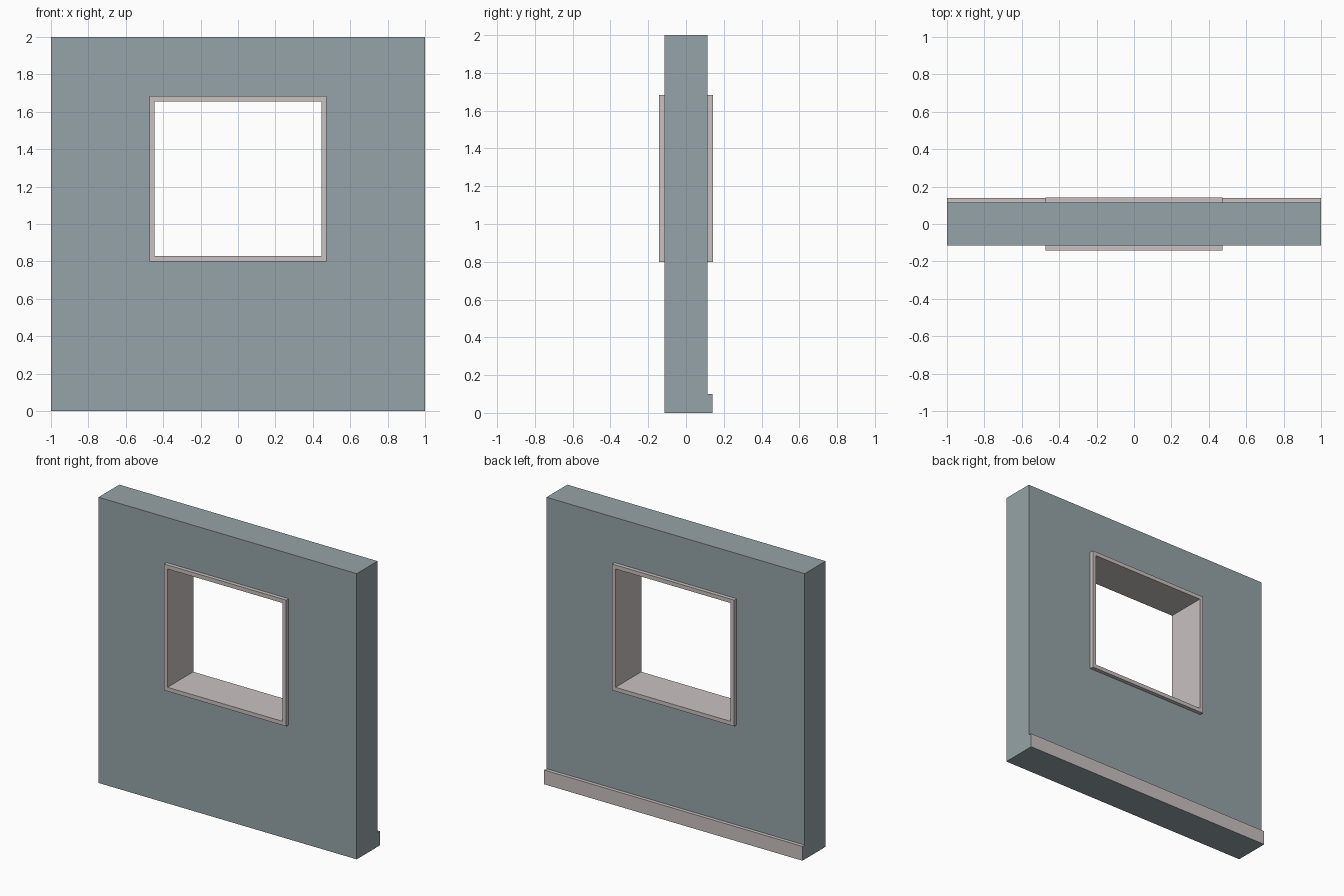
import bpy, bmesh

if "Cube" in bpy.data.objects:
    bpy.data.objects.remove(bpy.data.objects["Cube"])


def material(name, color):
    m = bpy.data.materials.new(name)
    m.diffuse_color = (*color, 1)
    m.use_nodes = True
    m.node_tree.nodes["Principled BSDF"].inputs["Base Color"].default_value = m.diffuse_color
    return m


def add_object(name, bm, *mats):
    bmesh.ops.recalc_face_normals(bm, faces=bm.faces)
    me = bpy.data.meshes.new(name)
    bm.to_mesh(me)
    bm.free()
    for m in mats:
        me.materials.append(m)
    ob = bpy.data.objects.new(name, me)
    bpy.context.collection.objects.link(ob)
    return ob


def box(bm, x0, x1, y0, y1, z0, z1):
    vs = bmesh.ops.create_cube(bm, size=1)["verts"]
    for v in vs:
        v.co = (x1 if v.co.x > 0 else x0,
                y1 if v.co.y > 0 else y0,
                z1 if v.co.z > 0 else z0)


def rectangle(hx, z0, z1):
    return [(-hx, z0), (hx, z0), (hx, z1), (-hx, z1)]


paint = material("wall_paint", (0.305, 0.371, 0.392))
trim = material("trim", (0.584, 0.533, 0.533))

WALL_Y, FRAME_Y, BASE_Y, BASE_Z = 0.115, 0.142, 0.14, 0.1
OUTER = (0.473, 0.80, 1.684)
INNER = (0.446, 0.828, 1.656)

# Wall with a stepped skirting board along the back
bm = bmesh.new()
profile = [(-WALL_Y, 0), (BASE_Y, 0), (BASE_Y, BASE_Z),
           (WALL_Y, BASE_Z), (WALL_Y, 2), (-WALL_Y, 2)]
end = bm.faces.new([bm.verts.new((-1, y, z)) for y, z in profile])
ext = bmesh.ops.extrude_face_region(bm, geom=[end])["geom"]
bmesh.ops.translate(bm, vec=(2, 0, 0),
                    verts=[g for g in ext if isinstance(g, bmesh.types.BMVert)])
# Only the skirting's back and top take the trim colour
for f in bm.faces:
    c = f.calc_center_median()
    if abs(c.x) < 0.5 and c.y > WALL_Y + 0.005 and c.z > 0.01:
        f.material_index = 1
wall = add_object("wall", bm, paint, trim)

# Window opening
bm = bmesh.new()
hx, z0, z1 = OUTER
box(bm, -hx, hx, -0.5, 0.5, z0, z1)
cutter = add_object("opening_cutter", bm, paint)
cutter.hide_render = True
cutter.hide_viewport = True
cut = wall.modifiers.new("opening", "BOOLEAN")
cut.operation = "DIFFERENCE"
cut.solver = "EXACT"
cut.object = cutter

# Window frame: a rectangular tube lining the opening
bm = bmesh.new()
loops = [[bm.verts.new((x, y, z)) for x, z in rectangle(*size)]
         for size, y in ((OUTER, -FRAME_Y), (OUTER, FRAME_Y),
                         (INNER, FRAME_Y), (INNER, -FRAME_Y))]
for i in range(4):
    a, b = loops[i], loops[(i + 1) % 4]
    for j in range(4):
        k = (j + 1) % 4
        bm.faces.new((a[j], a[k], b[k], b[j]))
add_object("window_frame", bm, trim)
